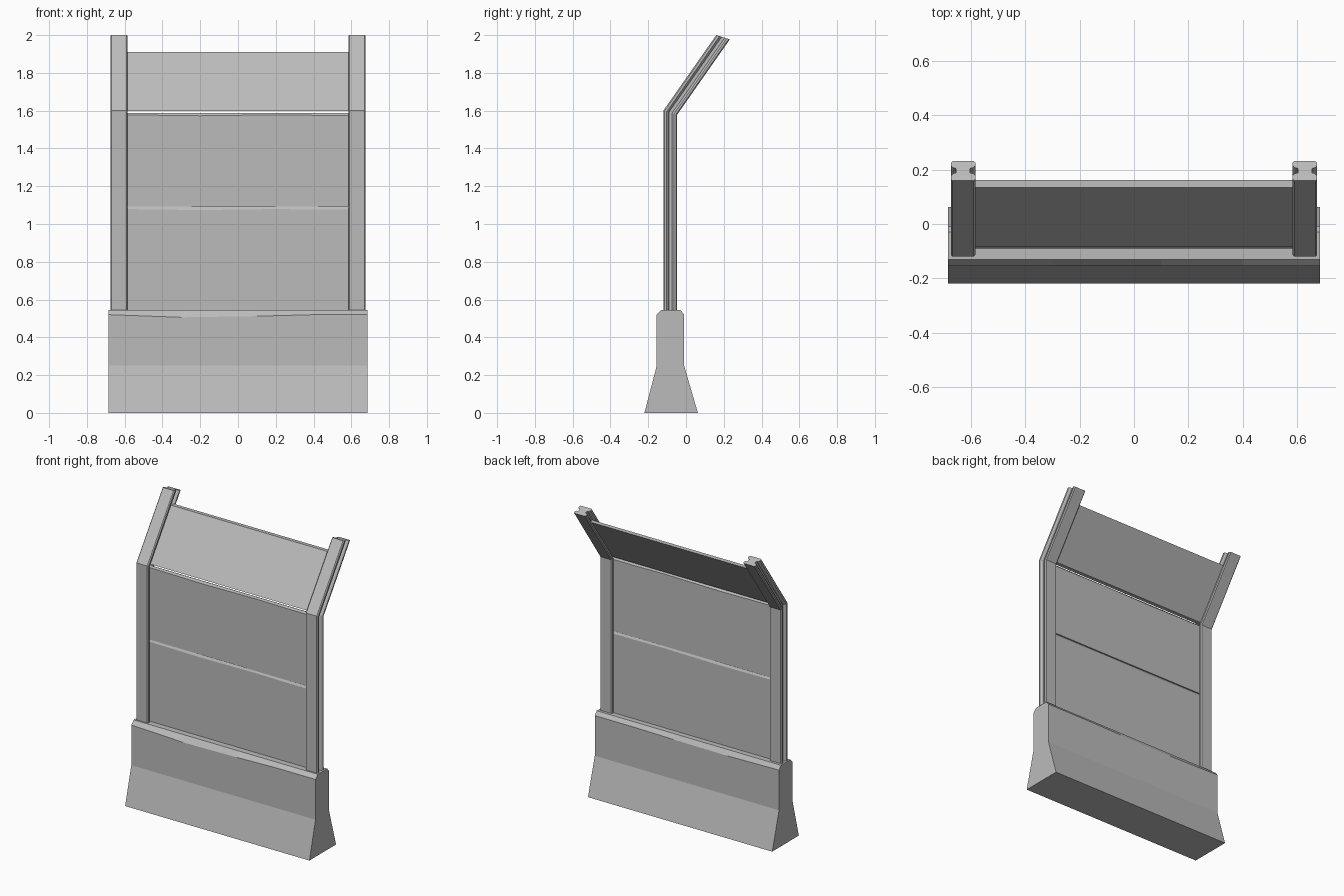
import bpy, bmesh, math
from mathutils import Vector

cube = bpy.data.objects.get("Cube")
if cube:
    bpy.data.objects.remove(cube, do_unlink=True)

concrete = bpy.data.materials.new("concrete_grey")
concrete.use_nodes = True
GREY = (0.5, 0.5, 0.5, 1)
concrete.diffuse_color = GREY
concrete.node_tree.nodes["Principled BSDF"].inputs["Base Color"].default_value = GREY


def loft(name, rings):
    """Skin closed rings of points and cap both ends."""
    bm = bmesh.new()
    loops = [[bm.verts.new(p) for p in ring] for ring in rings]
    n = len(loops[0])
    for a, b in zip(loops, loops[1:]):
        for i in range(n):
            bm.faces.new((a[i], a[(i + 1) % n], b[(i + 1) % n], b[i]))
    bm.faces.new(loops[0])
    bm.faces.new(loops[-1])
    bmesh.ops.recalc_face_normals(bm, faces=bm.faces)
    mesh = bpy.data.meshes.new(name)
    bm.to_mesh(mesh)
    bm.free()
    mesh.materials.append(concrete)
    obj = bpy.data.objects.new(name, mesh)
    bpy.context.collection.objects.link(obj)
    return obj


# Tapered barrier base with a worn chamfer along the top
def base_ring(x, wear):
    side = [(-0.22, 0), (-0.155, 0.25), (-0.155, 0.52 - wear), (-0.13, 0.545),
            (-0.03, 0.545), (-0.01, 0.52 - wear / 2), (-0.01, 0.25), (0.063, 0)]
    return [(x, y, z) for y, z in side]


loft("barrier_base", [base_ring(x, w) for x, w in
                      ((-0.685, 0), (-0.3, 0.014), (0.1, 0.008), (0.4, 0), (0.685, 0))])

# Bent wall line shared by posts and panels
LEAN = math.atan2(0.28, 0.40)
MITRE = math.tan(LEAN / 2)
FRONT, BEND = -0.12, 1.6


def wall_point(x, depth, height):
    """Point at a depth behind the post face, at a length along the bent line."""
    knee = Vector((x, FRONT + depth, BEND - depth * MITRE))
    if height <= BEND:
        return Vector((x, FRONT + depth, min(height, knee.z)))
    run = height - BEND + depth * MITRE
    return knee + Vector((0, math.sin(LEAN), math.cos(LEAN))) * run


# Bent H-section posts, flanges front and back with slots at both sides
half_section = [(0.039, 0), (0.045, 0.006), (0.045, 0.018), (0.037, 0.026),
                (0.026, 0.029), (0.026, 0.045), (0.037, 0.048),
                (0.045, 0.056), (0.045, 0.066), (0.039, 0.072)]
section = half_section + [(-x, d) for x, d in reversed(half_section)]
TIP = BEND + math.hypot(0.28, 0.40)
for side, cx in (("left", 0.63), ("right", -0.63)):
    rings = []
    for h in (0.53, BEND, TIP):
        ring = []
        for x, d in section:
            p = wall_point(cx + x, d, h)
            if h == TIP:
                # square cut across the leaning end
                p -= Vector((0, math.sin(LEAN), math.cos(LEAN))) * d * MITRE
            ring.append(p)
        rings.append(ring)
    loft(side + "_post", rings)


# Infill panels with a slightly uneven chamfer along the top edge
def panel(name, low, high, chamfer):
    rings = []
    for x, wear in ((-0.606, 0), (-0.2, 0.005), (0.2, 0), (0.45, 0.003), (0.606, 0.003)):
        shoulder = high - chamfer - (wear if chamfer else 0)
        inset = 0.009 if chamfer else 0
        side = [(0.030, low), (0.030, shoulder), (0.030 + inset, high),
                (0.054 - inset, high), (0.054, shoulder), (0.054, low)]
        rings.append([wall_point(x, d, h) for d, h in side])
    loft(name, rings)


panel("lower_panel", 0.53, 1.093, 0.014)
panel("middle_panel", 1.093, BEND, 0.022)
panel("leaning_panel", BEND + 0.0001, BEND + 0.382, 0)
